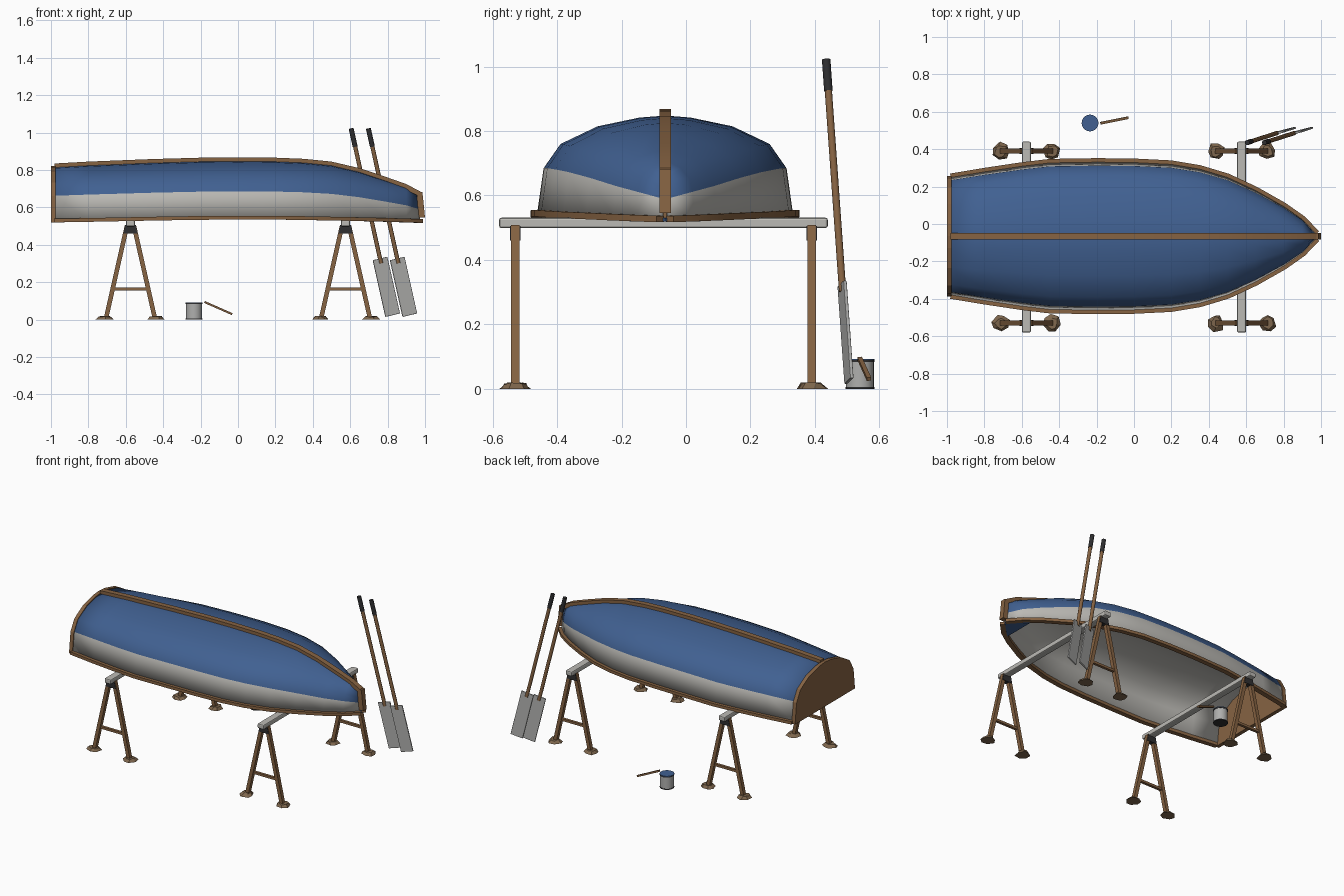
import bpy, bmesh, math, random
from mathutils import Vector, Matrix

if "Cube" in bpy.data.objects:
    bpy.data.objects.remove(bpy.data.objects["Cube"])

random.seed(4)
CY = -0.065  # boat centre line


def mat(name, r, g, b):
    m = bpy.data.materials.new(name)
    m.diffuse_color = (r, g, b, 1)
    m.use_nodes = True
    m.node_tree.nodes["Principled BSDF"].inputs["Base Color"].default_value = m.diffuse_color
    return m


BLUE = mat("blue paint", 0.052, 0.118, 0.285)
GREY = mat("pale grey paint", 0.50, 0.49, 0.46)
WOOD = mat("varnished wood", 0.24, 0.125, 0.055)
BLACK = mat("black rubber", 0.028, 0.028, 0.03)
METAL = mat("grey metal", 0.43, 0.43, 0.42)
EARTH = mat("muddy wood", 0.21, 0.135, 0.075)


def finish(name, bm, mats, smooth=None, recalc=True):
    if recalc:
        bmesh.ops.recalc_face_normals(bm, faces=bm.faces)
    me = bpy.data.meshes.new(name)
    bm.to_mesh(me)
    bm.free()
    ob = bpy.data.objects.new(name, me)
    bpy.context.collection.objects.link(ob)
    for m in mats:
        me.materials.append(m)
    if smooth:
        bpy.ops.object.select_all(action='DESELECT')
        ob.select_set(True)
        bpy.context.view_layer.objects.active = ob
        bpy.ops.object.shade_smooth_by_angle(angle=math.radians(smooth))
    return ob


def loft(name, rings, m, smooth=None):
    """Closed skin through equal rings, capped at both ends."""
    bm = bmesh.new()
    vs = [[bm.verts.new(p) for p in r] for r in rings]
    n = len(rings[0])
    for a, b in zip(vs, vs[1:]):
        for j in range(n):
            k = (j + 1) % n
            bm.faces.new((a[j], a[k], b[k], b[j]))
    bm.faces.new(vs[0])
    bm.faces.new(vs[-1])
    return finish(name, bm, [m], smooth)


def frame(p, q, side=(0, 1, 0)):
    """Matrix centred between p and q, local z along p to q, local x near side."""
    p, q = Vector(p), Vector(q)
    z = (q - p).normalized()
    x = Vector(side)
    x = (x - z * x.dot(z)).normalized()
    y = z.cross(x)
    m = Matrix((x, y, z)).transposed().to_4x4()
    m.translation = (p + q) / 2
    return m, (q - p).length


def bar(name, p, q, w, t, m, side=(0, 1, 0), bevel=0):
    mx, length = frame(p, q, side)
    bm = bmesh.new()
    bmesh.ops.create_cube(bm, size=1, matrix=mx @ Matrix.Diagonal((w, t, length, 1)))
    if bevel:
        bmesh.ops.bevel(bm, geom=bm.edges[:], offset=bevel, segments=2, affect='EDGES', profile=0.5)
    return finish(name, bm, [m])


def rod(name, p, q, r, m, n=12, r2=None):
    mx, length = frame(p, q, (0.3, 1, 0.2))
    bm = bmesh.new()
    bmesh.ops.create_cone(bm, cap_ends=True, segments=n, radius1=r,
                          radius2=r if r2 is None else r2, depth=length, matrix=mx)
    return finish(name, bm, [m], 40)


# Hull stations: x, half breadth, gunwale height, top height
ST = [(-.98, .315, .530, .815), (-.8, .345, .533, .825), (-.6, .375, .537, .833),
      (-.45, .393, .540, .839), (-.2, .397, .544, .846), (0, .395, .545, .848),
      (.2, .385, .545, .846), (.35, .360, .543, .840), (.5, .315, .540, .825),
      (.65, .245, .537, .790), (.8, .160, .533, .740), (.9, .090, .530, .705),
      (.975, .012, .527, .665)]
# Half section: breadth fraction, height fraction (second point is the paint line)
HALF = [(1, 0), (.95, .465), (.82, .71), (.53, .89), (.2, .98), (0, 1)]
SECTION = HALF + [(-u, v) for u, v in HALF[-2::-1]]


def section(st):
    x, h, z0, z1 = st
    lean = 0.012 if x > .95 else 0
    return [(x - lean * v, CY + h * u, z0 + (z1 - z0) * v) for u, v in SECTION]


# Hull shell: blue bottom, grey topsides, grey inside
bm = bmesh.new()
grid = [[bm.verts.new(p) for p in section(s)] for s in ST]
last = len(SECTION) - 2
for a, b in zip(grid, grid[1:]):
    for j in range(last + 1):
        f = bm.faces.new((a[j], a[j + 1], b[j + 1], b[j]))
        f.material_index = 1 if j in (0, last) else 0
hull = finish("hull", bm, [BLUE, GREY], 40, recalc=False)
sol = hull.modifiers.new("thickness", 'SOLIDIFY')
sol.thickness = 0.01
sol.offset = -1
sol.material_offset = 1

# Transom plate at the stern
s0 = section((-1, .322, .520, .822))
loft("transom", [s0, [(-.975, y, z) for _, y, z in s0]], WOOD)

# Gunwale rails follow the plan curve, offset along its normal
for side, label in ((1, "left"), (-1, "right")):
    rings = []
    for i, (x, h, z, _) in enumerate(ST):
        a, b = ST[max(i - 1, 0)], ST[min(i + 1, len(ST) - 1)]
        n = Vector((a[1] - b[1], b[0] - a[0])).normalized()
        pts = [(x + n.x * o, CY + side * max(h + n.y * o, 0)) for o in (-.012, .02)]
        rings.append([(*pts[0], z - .01), (*pts[1], z - .01), (*pts[1], z + .01), (*pts[0], z + .01)])
    loft(label + "_gunwale_rail", rings, WOOD, 30)

# Keel strip along the top and stem post at the bow
W = 0.018
loft("keel", [[(x, CY - W, z - .01), (x, CY + W, z - .01), (x, CY + W, z + .02), (x, CY - W, z + .02)]
              for x, _, _, z in ST], WOOD, 30)
loft("stem", [[(x0, y, z) for x0, y in ((a, CY - W), (b, CY - W), (b, CY + W), (a, CY + W))]
              for a, b, z in ((.965, 1.0, .545), (.955, .986, .682))], WOOD)

# Blue corner plate inside the bow
tri = [(.86, CY - .11), (.86, CY + .11), (.975, CY)]
loft("bow_corner_plate", [[(x, y, z) for x, y in tri] for z in (.519, .530)], BLUE)

# Two trestles, each with a cross beam and two A-frames
for cx, tag in ((-.575, "stern"), (.575, "bow")):
    bar(tag + "_trestle_beam", (cx, -.58, .515), (cx, .44, .515), .048, .032, GREY, (1, 0, 0), .007)
    for y in (-.53, .39):
        # black hinge bracket
        loft(tag + "_hinge", [[(cx + sx * w, y + sy * .016, z) for sx, sy in ((-1, -1), (1, -1), (1, 1), (-1, 1))]
                              for w, z in ((.037, .46), (.028, .505))], BLACK)
        bar(tag + "_crossbar", (cx - .095, y, .165), (cx + .095, y, .165), .018, .016, WOOD)
        for s in (-1, 1):
            bar(tag + "_leg", (cx + s * .018, y, .505), (cx + s * .13, y, .01), .026, .024, WOOD)
            # rough foot pad
            bm = bmesh.new()
            bmesh.ops.create_cone(bm, cap_ends=True, segments=7, radius1=.046, radius2=.03, depth=.018,
                                  matrix=Matrix.Translation((cx + s * .137, y, .009)) @
                                  Matrix.Rotation(random.random() * 6, 4, 'Z'))
            for v in bm.verts:
                v.co.x += random.uniform(-.007, .007)
                v.co.y += random.uniform(-.006, .006)
                if v.co.z > .01:
                    v.co.z += random.uniform(-.005, .002)
            finish(tag + "_foot", bm, [EARTH])

# Two oars leaning against the bow trestle
for i, x0 in enumerate((.605, .697)):
    top = Vector((x0, .435, 1.022))
    d = Vector((.222, .071, -1.0))
    rod("oar_grip_%d" % (i + 1), top, top + d * .097, .0135, BLACK)
    rod("oar_shaft_%d" % (i + 1), top + d * .09, top + d * .72, .0115, WOOD)
    bar("oar_blade_%d" % (i + 1), top + d * .695, top + d * .998, .082, .011, METAL, (1, .25, 0), .003)

# Paint can with blue paint on top
c = (-.235, .54)
rod("paint_can", (*c, .002), (*c, .088), .043, METAL, 20)
rod("can_bottom_rim", (*c, 0), (*c, .006), .045, BLACK, 20)
rod("can_top_rim", (*c, .083), (*c, .089), .045, BLACK, 20)
rod("paint_surface", (*c, .088), (*c, .0925), .045, BLUE, 20)

# Stirring stick
bar("stirring_stick", (-.178, .539, .094), (-.032, .568, .030), .014, .011, WOOD)
